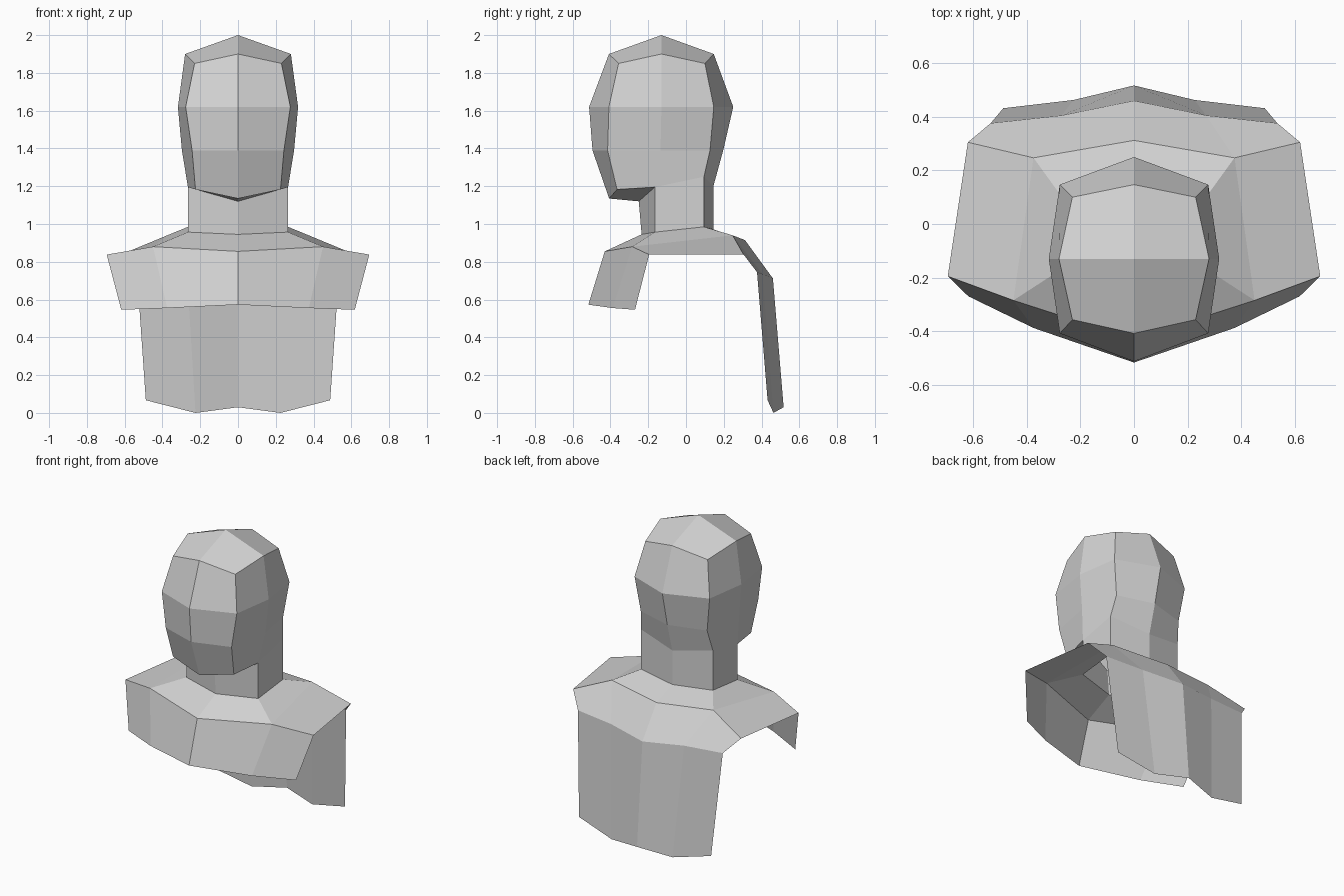
import bpy

if "Cube" in bpy.data.objects:
    bpy.data.objects.remove(bpy.data.objects["Cube"])

grey = bpy.data.materials.new("light_grey")
grey.diffuse_color = (0.65, 0.65, 0.65, 1)
grey.use_nodes = True
grey.node_tree.nodes["Principled BSDF"].inputs["Base Color"].default_value = grey.diffuse_color


def half_part(name, grids, polys=()):
    """Flat-faced right half from point grids (rows go outward/down, columns front to back), mirrored in x."""
    verts, faces = [], []

    def vid(p):
        if p not in verts:
            verts.append(p)
        return verts.index(p)

    for rows in grids:
        for upper, lower in zip(rows, rows[1:]):
            for i in range(len(upper) - 1):
                faces.append([vid(p) for p in (upper[i], lower[i], lower[i + 1], upper[i + 1])])
    for poly in polys:
        faces.append([vid(p) for p in poly])
    mesh = bpy.data.meshes.new(name)
    mesh.from_pydata(verts, [], faces)
    mesh.materials.append(grey)
    obj = bpy.data.objects.new(name, mesh)
    bpy.context.collection.objects.link(obj)
    mirror = obj.modifiers.new("mirror", 'MIRROR')
    mirror.use_clip = True
    mirror.merge_threshold = 0.001
    return obj


# Shared rings: front centre round to back centre
neck_top = [(0, -0.25, 1.12), (0.265, -0.165, 1.195), (0.265, 0.095, 1.25), (0, 0.145, 1.2)]
neck_base = [(0, -0.235, 0.945), (0.265, -0.165, 0.957), (0.265, 0.095, 0.985), (0, 0.145, 0.972)]
collar = [(0, -0.43, 0.855), (0.45, -0.285, 0.88), (0.375, 0.247, 0.94), (0, 0.312, 0.915)]
shoulder_front = (0.695, -0.195, 0.838)
shoulder_back = (0.62, 0.305, 0.838)

# Head: crown, brow, cheek and jaw rings
crown = (0, -0.13, 2.0)
head_rings = [
    [(0, -0.408, 1.9), (0.23, -0.357, 1.85), (0.28, -0.13, 1.9), (0.23, 0.1, 1.85), (0, 0.147, 1.9)],
    [(0, -0.513, 1.62), (0.277, -0.408, 1.62), (0.318, -0.13, 1.62), (0.277, 0.147, 1.62), (0, 0.25, 1.62)],
    [(0, -0.495, 1.39), (0.243, -0.415, 1.39), (0.297, -0.135, 1.39), (0.245, 0.127, 1.39), (0, 0.197, 1.39)],
    [(0, -0.407, 1.135), (0.225, -0.365, 1.183)] + neck_top[1:],
]
top, jaw = head_rings[0], head_rings[-1]
half_part("head", [head_rings], [
    (crown, top[0], top[1], top[2]),
    (crown, top[2], top[3], top[4]),
    (jaw[0], neck_top[0], neck_top[1], jaw[1]),      # underside of the chin
])

# Neck
half_part("neck", [[neck_top, neck_base]])

# Shoulders: inner slope and outer side panel
half_part("shoulders", [[neck_base, collar], [collar[1:3], [shoulder_front, shoulder_back]]])

# Chest flap
half_part("chest_flap", [[
    [collar[0], collar[1], shoulder_front],
    [(0, -0.517, 0.573), (0.375, -0.388, 0.555), (0.618, -0.27, 0.546)],
]])

# Back cape
half_part("back_cape", [[
    [shoulder_back, collar[2], collar[3]],
    [(0.535, 0.376, 0.745), (0.27, 0.405, 0.735), (0, 0.46, 0.712)],
    [(0.488, 0.432, 0.067), (0.225, 0.463, 0.0), (0, 0.517, 0.03)],
]])
